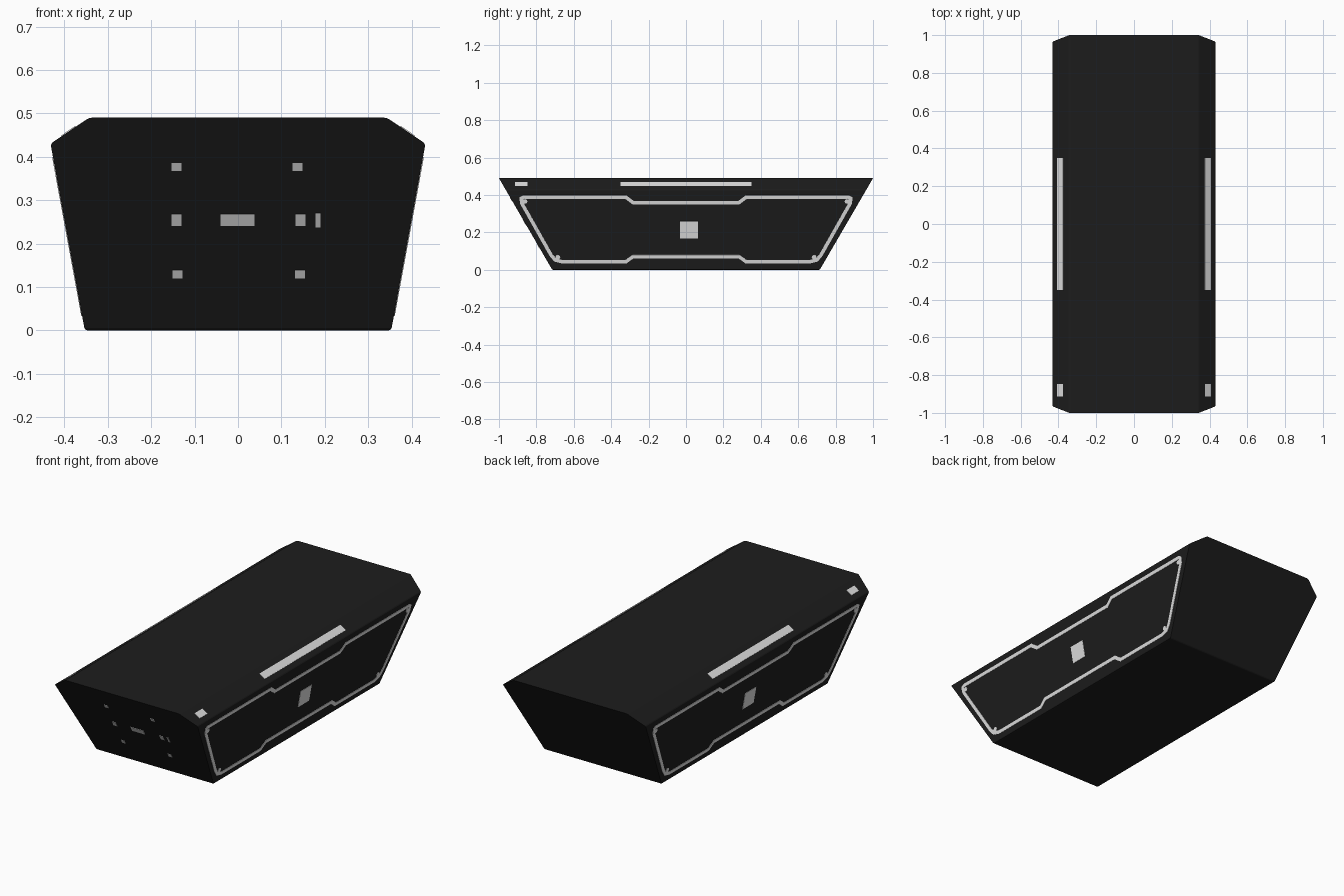
import bpy, bmesh, math
from mathutils import Vector

cube = bpy.data.objects.get("Cube")
if cube:
    bpy.data.objects.remove(cube, do_unlink=True)


def material(name, value):
    m = bpy.data.materials.new(name)
    m.use_nodes = True
    colour = (value, value, value, 1)
    m.diffuse_color = colour
    m.node_tree.nodes["Principled BSDF"].inputs["Base Color"].default_value = colour
    return m


black = material("matte black", 0.012)
grey = material("light grey", 0.75)

H = 0.49            # overall height
SHOULDER = 0.43     # height where the sides meet the chamfers
BASE_X, SHOULDER_X, TOP_X = 0.353, 0.432, 0.343


# Surface of each sloped face
def end_y(z):
    return 0.715 + 0.285 * z / H


def on_side(y, z):
    return Vector((BASE_X + (SHOULDER_X - BASE_X) * z / SHOULDER, y, z))


def on_chamfer(x, y):
    return Vector((x, y, H - (x - TOP_X) * (H - SHOULDER) / (SHOULDER_X - TOP_X)))


def on_front(x, z):
    return Vector((x, -end_y(z), z))


def finish(name, bm, mat):
    mesh = bpy.data.meshes.new(name)
    bm.to_mesh(mesh)
    bm.free()
    mesh.materials.append(mat)
    obj = bpy.data.objects.new(name, mesh)
    bpy.context.collection.objects.link(obj)
    return obj


def plate(name, place, points, outward, ring=0, mirror=True):
    """Thin plate or ring lying on a body face, optionally on both sides."""
    bm = bmesh.new()
    face = bm.faces.new([bm.verts.new(place(*p)) for p in points])
    face.normal_update()
    if face.normal.dot(Vector(outward)) < 0:
        face.normal_flip()
    if ring:
        bmesh.ops.inset_region(bm, faces=[face], thickness=ring,
                               use_boundary=True, use_even_offset=True)
        bmesh.ops.delete(bm, geom=[face], context='FACES')
    obj = finish(name, bm, grey)
    solid = obj.modifiers.new("thickness", 'SOLIDIFY')
    solid.thickness = 0.004
    solid.offset = 0
    if mirror:
        obj.modifiers.new("both sides", 'MIRROR')
    return obj


def rect(u0, u1, v0, v1):
    return [(u0, v0), (u1, v0), (u1, v1), (u0, v1)]


# Body: six-sided section running between two sloped ends
half = [(BASE_X, 0), (SHOULDER_X, SHOULDER), (TOP_X, H)]
section = half + [(-x, z) for x, z in reversed(half)]
bm = bmesh.new()
front = [bm.verts.new((x, -end_y(z), z)) for x, z in section]
back = [bm.verts.new((x, end_y(z), z)) for x, z in section]
bm.faces.new(front)
bm.faces.new(back[::-1])
for i in range(len(section)):
    j = (i + 1) % len(section)
    bm.faces.new((front[i], back[i], back[j], front[j]))
bmesh.ops.recalc_face_normals(bm, faces=bm.faces)
soft = [e for e in bm.edges
        if abs(e.verts[0].co.y - e.verts[1].co.y) > 1
        or all(v.co.z < 0.01 for v in e.verts)]
bmesh.ops.bevel(bm, geom=soft, offset=0.006, segments=2, profile=0.5, affect='EDGES')
body = finish("body", bm, black)

# Notched trim frame on each long side
edge = [(0.28, 0.369), (0.32, 0.399), (0.87, 0.399), (0.89, 0.388), (0.888, 0.355),
        (0.73, 0.075), (0.705, 0.045), (0.66, 0.033), (0.32, 0.033), (0.28, 0.062)]
outline = edge + [(-y, z) for y, z in reversed(edge)]
plate("side_trim_frame", on_side, outline, (1, 0, 0), ring=0.019)

# Square badge and corner screws on each long side
plate("side_badge", on_side, rect(-0.033, 0.063, 0.168, 0.26), (1, 0, 0))
for y, z in [(0.861, 0.366), (0.685, 0.068)]:
    for s in (-1, 1):
        dot = [(s * y + 0.013 * math.cos(a * math.pi / 4),
                z + 0.013 * math.sin(a * math.pi / 4)) for a in range(8)]
        plate("corner_screw", on_side, dot, (1, 0, 0))

# Light bars on the chamfers
plate("long_light_bar", on_chamfer, rect(0.374, 0.406, -0.35, 0.35), (1, 0, 1))
plate("small_front_light", on_chamfer, rect(0.376, 0.406, -0.914, -0.847), (1, 0, 1))

# Sockets on the front end
sockets = {
    "upper_right_socket": (-0.153, -0.13, 0.368, 0.386),
    "upper_left_socket": (0.126, 0.149, 0.368, 0.386),
    "middle_right_socket": (-0.153, -0.13, 0.241, 0.268),
    "centre_socket": (-0.04, 0.038, 0.241, 0.268),
    "middle_left_socket": (0.133, 0.156, 0.241, 0.268),
    "narrow_socket": (0.179, 0.19, 0.238, 0.27),
    "lower_right_socket": (-0.151, -0.128, 0.12, 0.139),
    "lower_left_socket": (0.131, 0.154, 0.12, 0.139),
}
for name, box in sockets.items():
    plate(name, on_front, rect(*box), (0, -1, 0), mirror=False)
